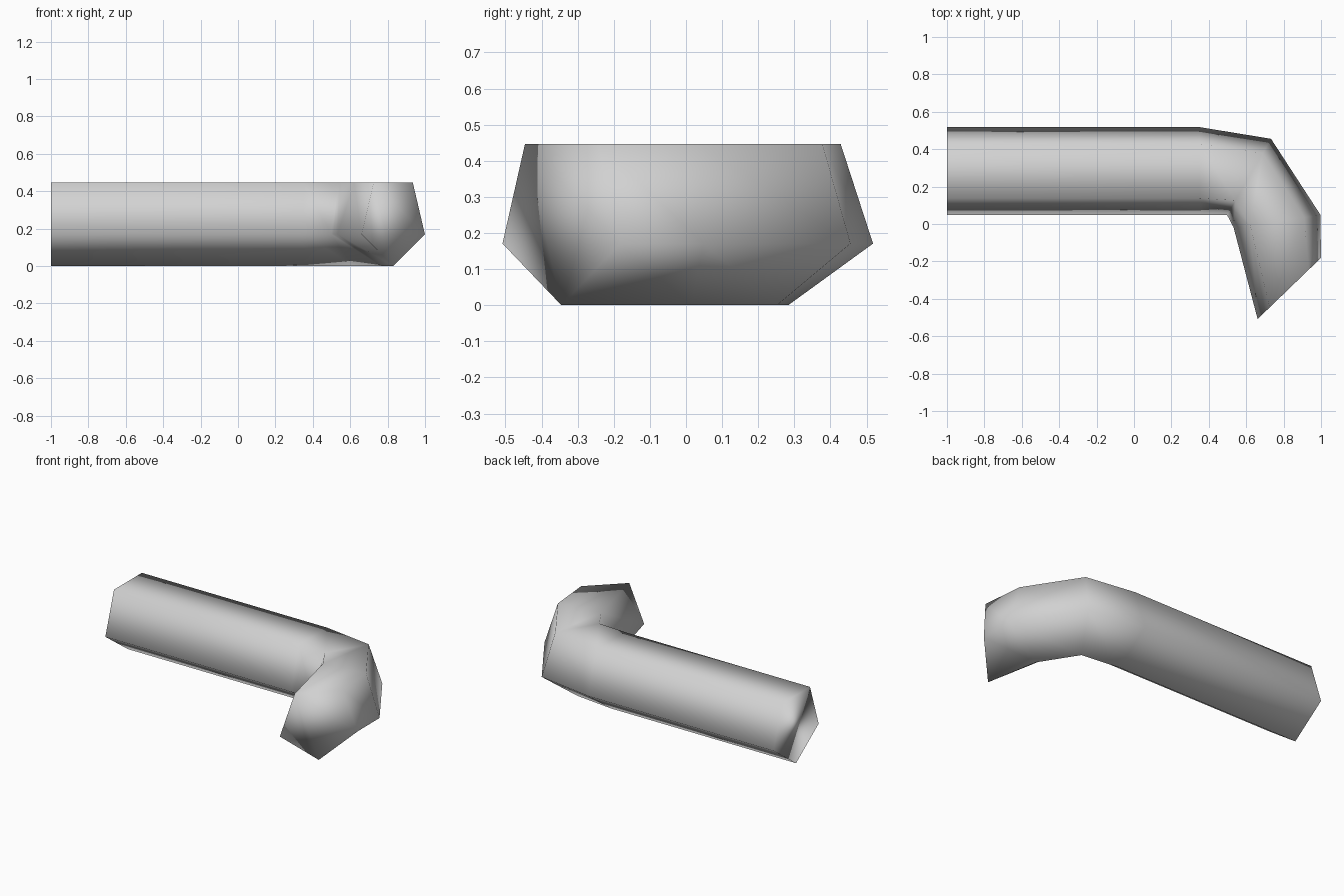
import bpy, bmesh, math
from mathutils import Vector

cube = bpy.data.objects.get("Cube")
if cube:
    bpy.data.objects.remove(cube, do_unlink=True)

# Plain grey material
grey = bpy.data.materials.new("light_grey")
grey.use_nodes = True
colour = (0.64, 0.64, 0.64, 1)
grey.diffuse_color = colour
grey.node_tree.nodes["Principled BSDF"].inputs["Base Color"].default_value = colour

SIDES = 5
HEIGHT = 0.447
RADIUS = HEIGHT / (1 + math.cos(math.pi / SIDES))

# Path stations: centre x, centre y, direction of the ring's outer side in degrees
stations = [
    (-1.0, 0.283, 90),
    (0.35, 0.283, 90),
    (0.615, 0.252, 60),
    (0.765, 0.015, 8),
    (0.83, -0.345, 44),
]


def add_ring(bm, x, y, heading):
    """Upright pentagon with its point on the ground."""
    across = Vector((math.cos(math.radians(heading)), math.sin(math.radians(heading)), 0))
    ring = []
    for i in range(SIDES):
        a = math.tau * i / SIDES
        p = Vector((x, y, RADIUS)) + across * (RADIUS * math.sin(a))
        p.z -= RADIUS * math.cos(a)
        ring.append(bm.verts.new(p))
    return ring


bm = bmesh.new()
rings = [add_ring(bm, *s) for s in stations]

# Walls between neighbouring rings
for a, b in zip(rings, rings[1:]):
    for i in range(SIDES):
        j = (i + 1) % SIDES
        bm.faces.new((a[i], a[j], b[j], b[i]))

# End caps, fanned from the inner top corner
for ring in (rings[0], rings[-1]):
    for i in range(SIDES - 2):
        bm.faces.new([ring[(3 + k) % SIDES] for k in (0, i + 1, i + 2)])

bmesh.ops.recalc_face_normals(bm, faces=bm.faces)
for f in bm.faces:
    f.smooth = True
mesh = bpy.data.meshes.new("bent_pipe")
bm.to_mesh(mesh)
bm.free()
mesh.materials.append(grey)
pipe = bpy.data.objects.new("bent_pipe", mesh)
bpy.context.collection.objects.link(pipe)

# Large walls dominate the rounded shading
weighted = pipe.modifiers.new("wall_shading", 'WEIGHTED_NORMAL')
weighted.mode = 'FACE_AREA'
weighted.weight = 50
